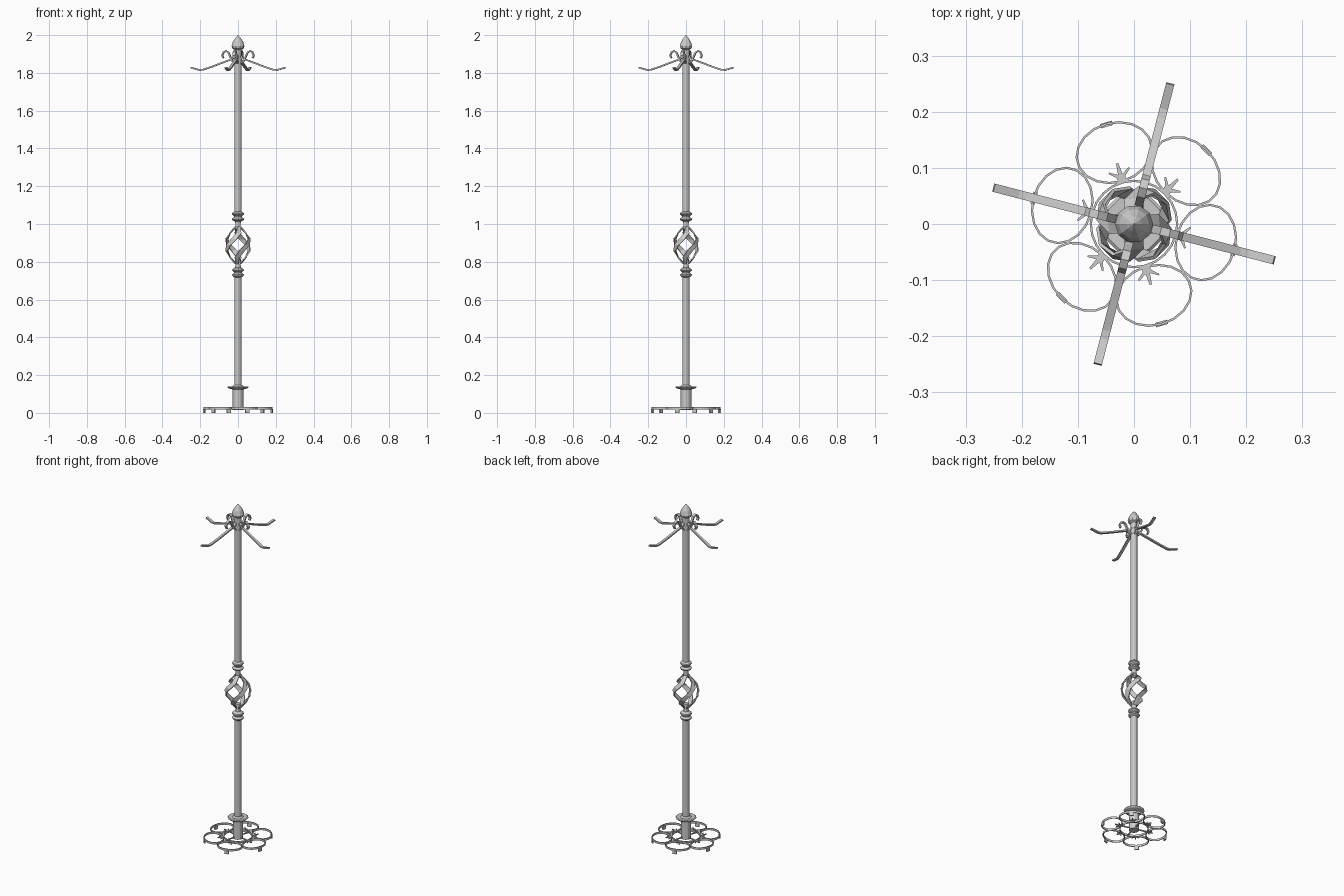
import bpy, math
from mathutils import Matrix, Vector

if "Cube" in bpy.data.objects:
    bpy.data.objects.remove(bpy.data.objects["Cube"])

def make(name, verts, faces, thick=0):
    me = bpy.data.meshes.new(name)
    me.from_pydata(verts, [], faces)
    me.update()
    ob = bpy.data.objects.new(name, me)
    bpy.context.collection.objects.link(ob)
    if thick:
        m = ob.modifiers.new("thickness", 'SOLIDIFY')
        m.thickness = thick
        m.offset = 0
    return ob

def lathe(name, prof, n=12):
    verts, faces = [], []
    for r, z in prof:
        for i in range(n):
            a = 2 * math.pi * i / n
            verts.append((r * math.cos(a), r * math.sin(a), z))
    for k in range(len(prof) - 1):
        for i in range(n):
            j = (i + 1) % n
            faces.append((k*n + i, k*n + j, k*n + n + j, k*n + n + i))
    faces.append(tuple(reversed(range(n))))
    faces.append(tuple(range((len(prof) - 1) * n, len(prof) * n)))
    return make(name, verts, faces)

def strip(name, a, b, thick, closed=False):
    # flat bar between two matching edge lines
    n = len(a)
    faces = [(i, (i+1) % n, n + (i+1) % n, n + i) for i in range(n if closed else n - 1)]
    return make(name, a + b, faces, thick)

def turn(ob, deg):
    ob.matrix_world = Matrix.Rotation(math.radians(deg), 4, 'Z')
    return ob

def radial_bar(name, path, width, thick, deg):
    a = [(r, -width/2, z) for r, z in path]
    b = [(r, width/2, z) for r, z in path]
    return turn(strip(name, a, b, thick), deg)

# Pole sections with collars either side of the cage
lathe("lower_pole", [(.0185, .12), (.0185, .718), (.03, .725), (.032, .732), (.022, .741),
                     (.022, .746), (.032, .754), (.03, .761), (.015, .77), (.013, .815), (.004, .82)])
lathe("upper_pole", [(.004, .965), (.013, .97), (.015, 1.012), (.03, 1.02), (.032, 1.027), (.022, 1.036),
                     (.022, 1.043), (.032, 1.052), (.03, 1.059), (.0185, 1.066), (.0185, 1.935)])

# Twisted basket of four ribbons
zs = [.79, .825, .86, .89, .92, .95, .985]
rs = [.013, .043, .063, .068, .063, .043, .013]
for k in range(4):
    a, b = [], []
    for i, (z, r) in enumerate(zip(zs, rs)):
        ang = math.radians(150 * i / 6 - 30)
        half = .008 + .009 * r / .068
        tang = Vector((-math.sin(ang), math.cos(ang), 0))
        mid = Vector((r * math.cos(ang), r * math.sin(ang), z))
        a.append(tuple(mid - tang * half))
        b.append(tuple(mid + tang * half))
    turn(strip(f"basket_ribbon_{k}", a, b, .006), 90 * k)

# Pointed finial
lathe("finial", [(.018, 1.922), (.031, 1.93), (.034, 1.943), (.027, 1.965), (.014, 1.985), (.001, 2.0)], 10)

# Coat arms, small curled hooks and base spokes
for k in range(4):
    d = -14.5 + 90 * k
    radial_bar(f"coat_arm_{k}", [(.015, 1.89), (.03, 1.874), (.08, 1.856), (.14, 1.834),
               (.195, 1.816), (.212, 1.815), (.258, 1.828)], .015, .008, d)
    radial_bar(f"curled_hook_{k}", [(.015, 1.853), (.03, 1.862), (.042, 1.885), (.052, 1.908),
               (.066, 1.916), (.079, 1.909), (.086, 1.893), (.08, 1.878)], .015, .008, d)
    radial_bar(f"base_spoke_{k}", [(.02, .025), (.077, .025)], .006, .006, d)

# Base sleeve and flared cup
lathe("base_sleeve", [(.028, .015), (.028, .124), (.05, .13), (.057, .137), (.052, .141),
                      (.03, .14), (.022, .148)])

def hoop(name, rx, ry, cx, n, h=.012, t=.004):
    pts = [(cx + rx * math.cos(2*math.pi*i/n), ry * math.sin(2*math.pi*i/n)) for i in range(n)]
    return strip(name, [(x, y, .03 - h) for x, y in pts], [(x, y, .03) for x, y in pts], t, True)

# Base: centre ring, petal hoops, feet and small forked leaves
hoop("centre_ring", .077, .077, 0, 24)
for k in range(6):
    d = 45.5 + 60 * k
    turn(hoop(f"petal_hoop_{k}", .053, .068, .132, 18), d)
    a = [(.184, -.011, 0), (.184, .011, 0)]
    b = [(.184, -.011, .02), (.184, .011, .02)]
    turn(strip(f"foot_{k}", a, b, .008), d)
    # leaf outline with three prongs
    leaf = [(.076, -.013), (.082, -.007), (.087, -.008), (.098, -.02), (.1, -.018), (.092, -.004),
            (.112, -.002), (.112, .002), (.092, .004), (.1, .018), (.098, .02), (.087, .008),
            (.082, .007), (.076, .013)]
    turn(make(f"forked_leaf_{k}", [(x, y, .025) for x, y in leaf], [tuple(range(14))], .006), d)
